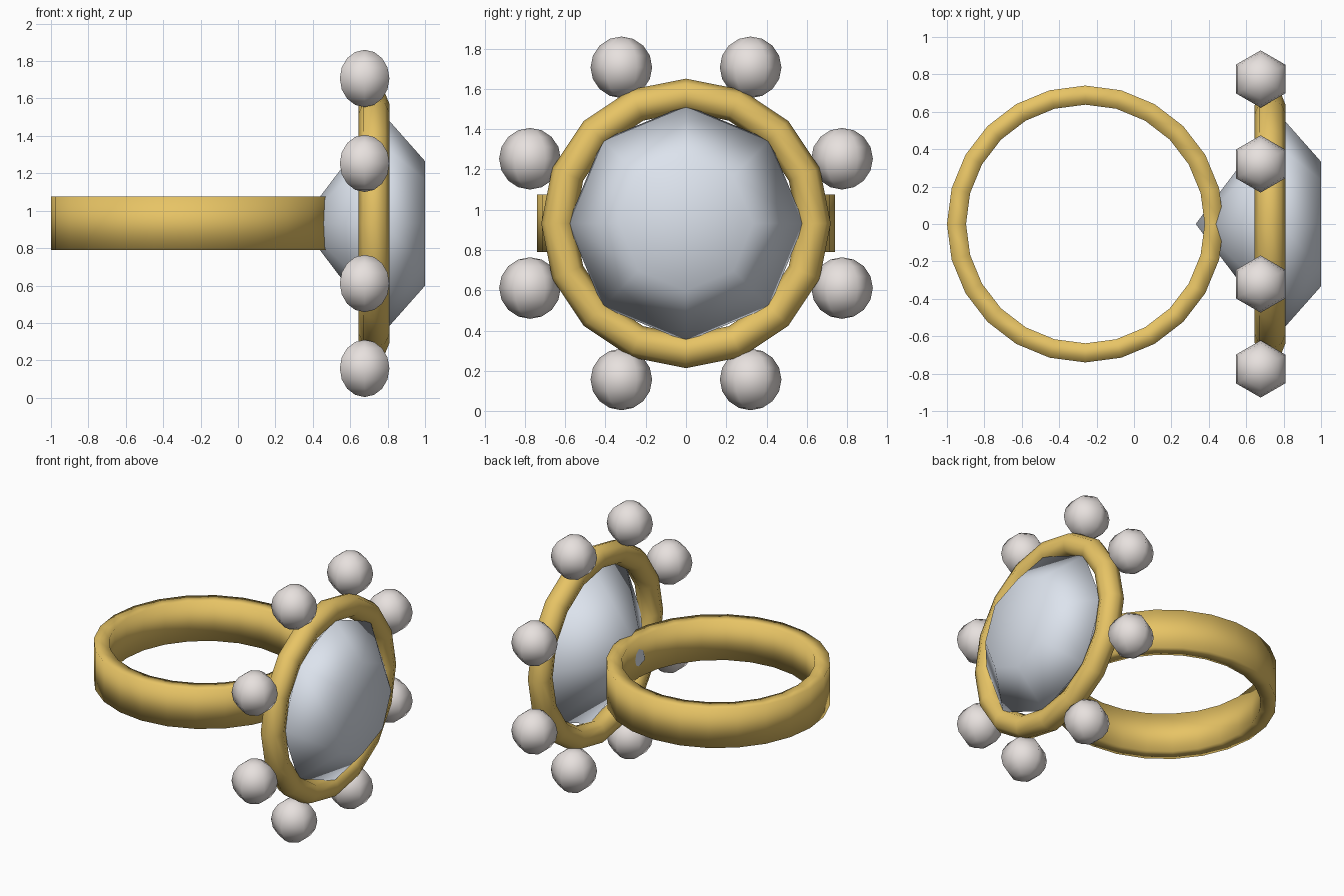
import bpy, bmesh
from math import sin, cos, pi, tau
from mathutils import Vector

if "Cube" in bpy.data.objects:
    bpy.data.objects.remove(bpy.data.objects["Cube"])

ZC = 0.932  # height of the ring's centre


def material(name, rgb):
    m = bpy.data.materials.new(name)
    m.diffuse_color = (*rgb, 1)
    m.use_nodes = True
    m.node_tree.nodes["Principled BSDF"].inputs["Base Color"].default_value = m.diffuse_color
    return m


gold = material("gold", (0.80, 0.55, 0.13))
crystal = material("crystal", (0.72, 0.77, 0.85))
pearl_white = material("pearl_white", (0.80, 0.75, 0.73))


def lathe(name, profile, sides, axis, centre, mat, closed=False, start=0.0):
    """Spin (radius, offset along axis) points around the x or z axis."""
    bm = bmesh.new()
    rings = []
    for i in range(sides):
        a = start + tau * i / sides
        ring = []
        for r, h in profile:
            u, v = r * cos(a), r * sin(a)
            p = (h, u, v) if axis == "x" else (u, v, h)
            ring.append(bm.verts.new(Vector(p) + Vector(centre)))
        rings.append(ring)
    n = len(profile)
    for i in range(sides):
        a, b = rings[i], rings[(i + 1) % sides]
        for j in range(n if closed else n - 1):
            k = (j + 1) % n
            bm.faces.new((a[j], b[j], b[k], a[k]))
    bmesh.ops.remove_doubles(bm, verts=bm.verts, dist=1e-5)
    bmesh.ops.recalc_face_normals(bm, faces=bm.faces)
    for f in bm.faces:
        f.smooth = True
    mesh = bpy.data.meshes.new(name)
    bm.to_mesh(mesh)
    bm.free()
    mesh.materials.append(mat)
    obj = bpy.data.objects.new(name, mesh)
    bpy.context.collection.objects.link(obj)
    return obj


# Finger band: flat rectangular section
lathe("band", [(0.74, -0.143), (0.74, 0.143), (0.638, 0.143), (0.638, -0.143)],
      24, "z", (-0.26, 0, ZC), gold, closed=True)

# Bezel: torus standing upright around the gem
section = [(0.636 + 0.083 * cos(tau * i / 8), 0.083 * sin(tau * i / 8)) for i in range(8)]
lathe("bezel", section, 16, "x", (0.728, 0, ZC), gold, closed=True)

# Gem: pointed back, wide girdle, flat table in front
lathe("gem", [(0, 0.33), (0.587, 0.775), (0.333, 1.0), (0, 1.0)],
      8, "x", (0, 0, ZC), crystal)

# Pearls around the bezel
R = 0.153
ball = [(R * sin(pi * i / 8), -R * cos(pi * i / 8)) for i in range(9)]
for k in range(8):
    a = tau * (k + 0.5) / 8
    lathe(f"pearl_{k + 1}", ball, 6, "z",
          (0.677, 0.839 * cos(a), ZC + 0.839 * sin(a)), pearl_white, start=pi / 2)
